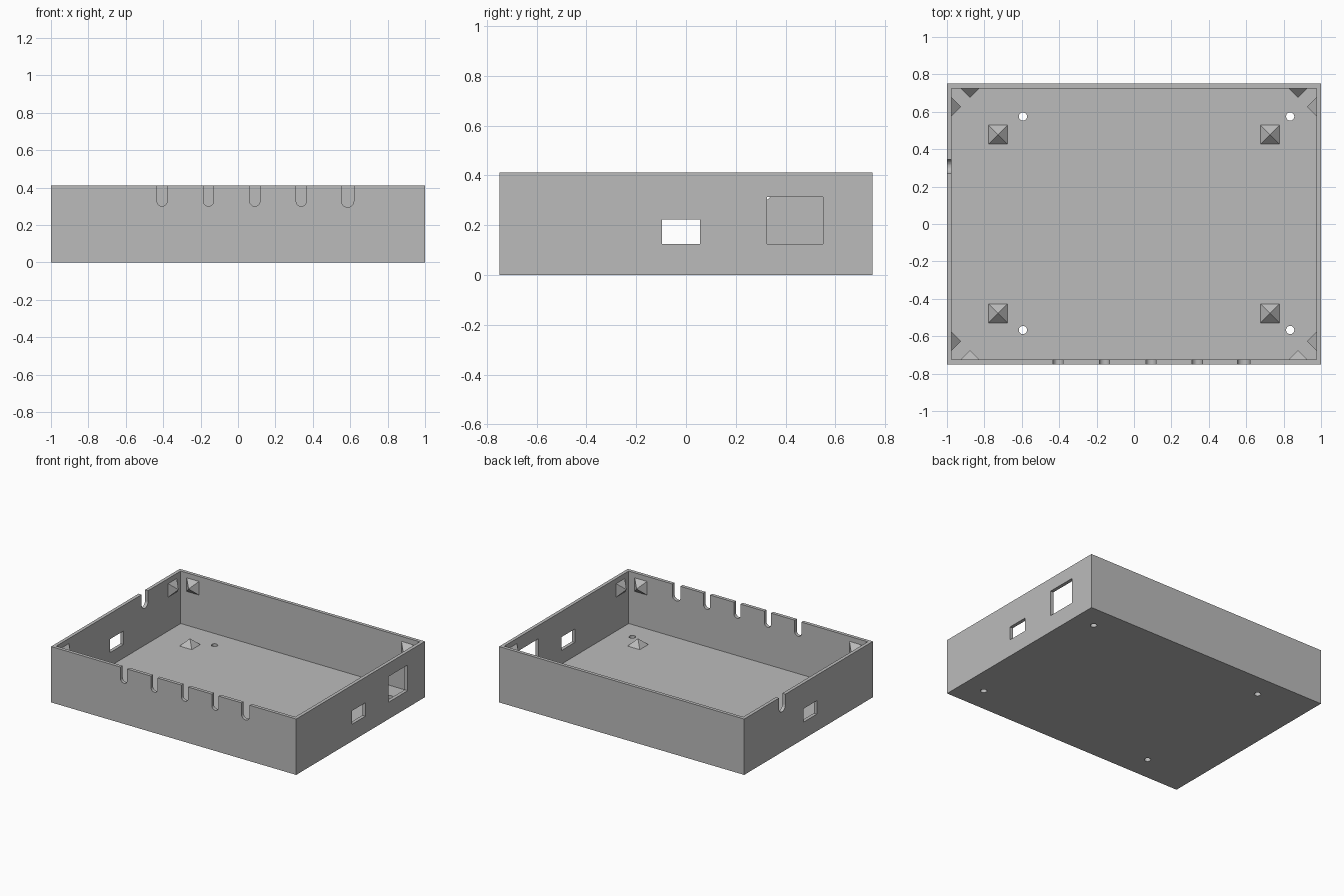
import bpy
import math
from mathutils import Matrix, Vector

default = bpy.data.objects.get("Cube")
if default:
    bpy.data.objects.remove(default, do_unlink=True)

WIDTH, DEPTH, HEIGHT, WALL = 2.0, 1.5, 0.412, 0.025
IN_X, IN_Y = WIDTH / 2 - WALL, DEPTH / 2 - WALL

grey = bpy.data.materials.new("Plain Grey")
grey.use_nodes = True
grey.diffuse_color = (0.5, 0.5, 0.5, 1)
grey.node_tree.nodes["Principled BSDF"].inputs["Base Color"].default_value = (0.5, 0.5, 0.5, 1)


def box(name, low, high):
    low, high = Vector(low), Vector(high)
    bpy.ops.mesh.primitive_cube_add(size=1)
    ob = bpy.context.object
    ob.name = name
    ob.data.transform(Matrix.Translation((low + high) / 2) @ Matrix.Diagonal((*(high - low), 1)))
    return ob


def slot_cutter(center, radius, bottom, along):
    """Upright slot with a rounded bottom, running through a wall along x or y."""
    arc = [(radius * math.cos(a), bottom + radius + radius * math.sin(a))
           for a in (math.pi + math.pi * i / 16 for i in range(17))]
    outline = arc + [(radius, HEIGHT + 0.1), (-radius, HEIGHT + 0.1)]
    n = len(outline)
    across = Vector((1, 0, 0)) if along == "y" else Vector((0, 1, 0))
    through = Vector((0, 1, 0)) if along == "y" else Vector((-1, 0, 0))
    verts = [Vector(center) + across * u + through * t + Vector((0, 0, z))
             for t in (-0.05, 0.05) for u, z in outline]
    faces = [tuple(range(n)), tuple(reversed(range(n, 2 * n)))]
    faces += [(i, i + n, (i + 1) % n + n, (i + 1) % n) for i in range(n)]
    mesh = bpy.data.meshes.new("slot_cutter")
    mesh.from_pydata(verts, [], faces)
    ob = bpy.data.objects.new("slot_cutter", mesh)
    bpy.context.collection.objects.link(ob)
    return ob


def cut(target, cutter):
    mod = target.modifiers.new("cut", "BOOLEAN")
    mod.operation, mod.solver, mod.object = "DIFFERENCE", "EXACT", cutter
    bpy.context.view_layer.objects.active = target
    bpy.ops.object.modifier_apply(modifier=mod.name)
    bpy.data.objects.remove(cutter, do_unlink=True)


def pyramid(name, base, direction):
    """Four-sided stud whose base sits on a wall or the floor."""
    bpy.ops.mesh.primitive_cone_add(vertices=4, radius1=0.05 * math.sqrt(2), radius2=0, depth=0.05)
    ob = bpy.context.object
    ob.name = name
    turn = Vector((0, 0, 1)).rotation_difference(Vector(direction)).to_matrix().to_4x4()
    ob.data.transform(Matrix.Translation(base) @ turn @ Matrix.Translation((0, 0, 0.025))
                      @ Matrix.Rotation(math.pi / 4, 4, "Z"))
    ob.data.materials.append(grey)


# Open tray
tray = box("tray", (-WIDTH / 2, -DEPTH / 2, 0), (WIDTH / 2, DEPTH / 2, HEIGHT))
tray.data.materials.append(grey)
cut(tray, box("cavity", (-IN_X, -IN_Y, WALL), (IN_X, IN_Y, HEIGHT + 0.1)))

# Side windows: a small one in both walls, a large one in the left wall
for side in (-1, 1):
    cut(tray, box("window", (side - 0.06, -0.097, 0.125), (side + 0.06, 0.057, 0.224)))
cut(tray, box("large_window", (0.94, 0.325, 0.125), (1.06, 0.55, 0.314)))

# Cable slots in the front rim and the right rim
for i in range(5):
    last = i == 4
    cut(tray, slot_cutter((-0.406 + 0.248 * i, -DEPTH / 2, 0), 0.033 if last else 0.027,
                          0.295 if last else 0.3, "y"))
cut(tray, slot_cutter((-WIDTH / 2, 0.307, 0), 0.037, 0.297, "x"))

# Floor screw holes
for x in (-0.594, 0.835):
    for y in (-0.567, 0.575):
        bpy.ops.mesh.primitive_cylinder_add(vertices=32, radius=0.022, depth=0.2, location=(x, y, 0))
        cut(tray, bpy.context.object)

# Studs on the floor and near each corner of the walls
for sx, side in ((-1, "right"), (1, "left")):
    for sy, end in ((-1, "front"), (1, "back")):
        tag = f"{end}_{side}"
        pyramid(f"floor_stud_{tag}", (sx * 0.727, sy * 0.478, WALL), (0, 0, 1))
        pyramid(f"end_wall_stud_{tag}", (sx * 0.876, sy * IN_Y, 0.325), (0, -sy, 0))
        pyramid(f"side_wall_stud_{tag}", (sx * IN_X, sy * 0.628, 0.325), (-sx, 0, 0))
